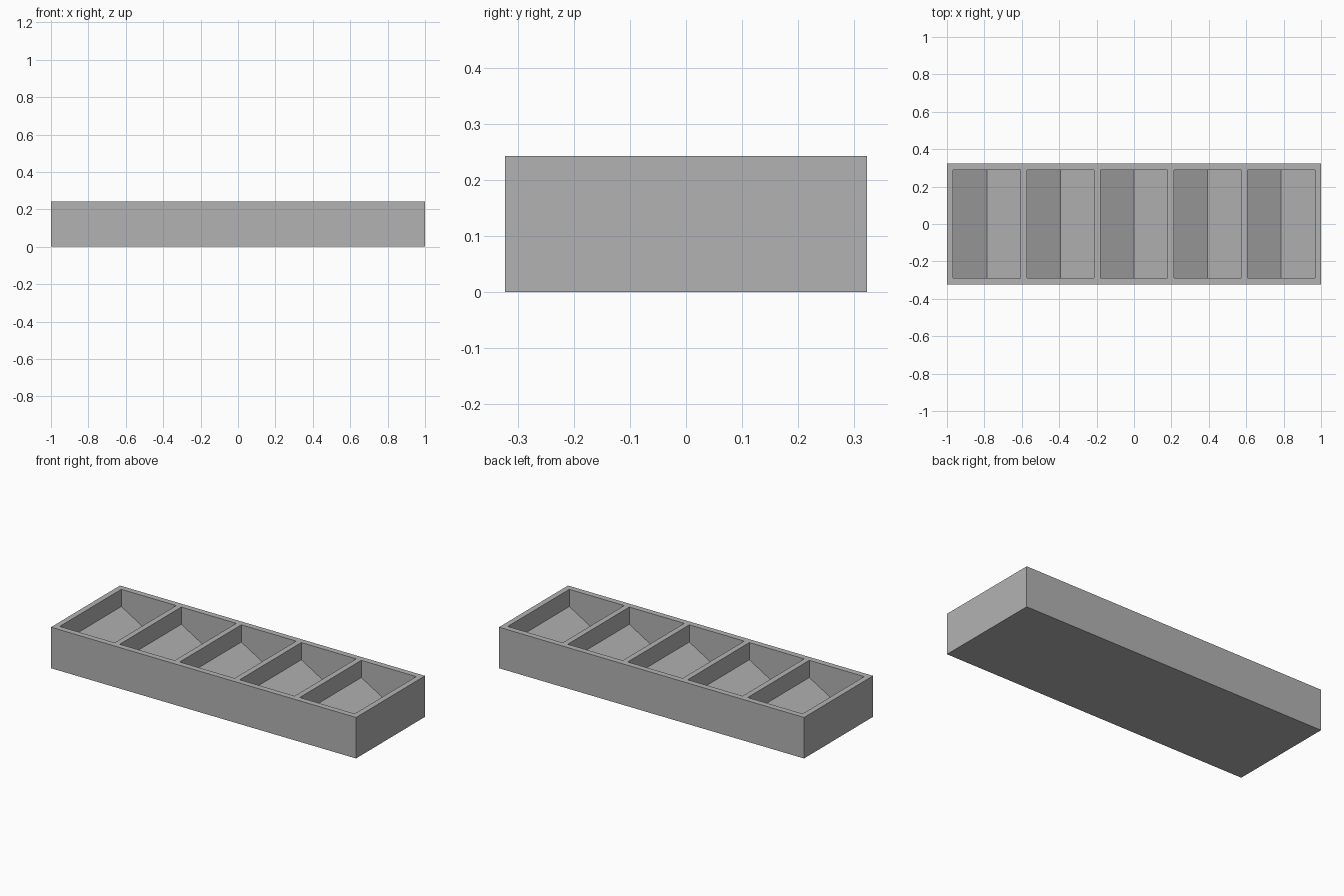
import bpy, bmesh

if "Cube" in bpy.data.objects:
    bpy.data.objects.remove(bpy.data.objects["Cube"])

LENGTH, DEPTH, HEIGHT = 2.0, 0.646, 0.243
BINS, PITCH = 5, 0.3933
HALF_W, HALF_D = 0.18, 0.288        # half size of each bin opening
Z_VALLEY, Z_EDGE = 0.036, 0.141     # V-shaped bin floor

grey = bpy.data.materials.new("grey")
grey.diffuse_color = (0.45, 0.45, 0.45, 1)
grey.use_nodes = True
grey.node_tree.nodes["Principled BSDF"].inputs["Base Color"].default_value = grey.diffuse_color


def make_object(name, bm):
    bmesh.ops.recalc_face_normals(bm, faces=bm.faces)
    mesh = bpy.data.meshes.new(name)
    bm.to_mesh(mesh)
    bm.free()
    mesh.materials.append(grey)
    obj = bpy.data.objects.new(name, mesh)
    bpy.context.collection.objects.link(obj)
    return obj


def add_prism(bm, profile, half_depth):
    """Extrude an x-z profile along y."""
    face = bm.faces.new([bm.verts.new((x, -half_depth, z)) for x, z in profile])
    out = bmesh.ops.extrude_face_region(bm, geom=[face])
    moved = [v for v in out["geom"] if isinstance(v, bmesh.types.BMVert)]
    bmesh.ops.translate(bm, verts=moved, vec=(0, 2 * half_depth, 0))


# Solid tray block
bm = bmesh.new()
h = LENGTH / 2
add_prism(bm, [(-h, 0), (h, 0), (h, HEIGHT), (-h, HEIGHT)], DEPTH / 2)
tray = make_object("divided_tray", bm)

# Row of bins with V-shaped floors
bm = bmesh.new()
for i in range(BINS):
    cx = (i - (BINS - 1) / 2) * PITCH
    add_prism(bm, [(cx, Z_VALLEY), (cx + HALF_W, Z_EDGE), (cx + HALF_W, HEIGHT + 0.1),
                   (cx - HALF_W, HEIGHT + 0.1), (cx - HALF_W, Z_EDGE)], HALF_D)
cutter = make_object("bin_cutter", bm)
cutter.hide_render = True

# Cut the bins out of the tray
cut = tray.modifiers.new("bins", 'BOOLEAN')
cut.operation = 'DIFFERENCE'
cut.solver = 'EXACT'
cut.object = cutter
bpy.context.view_layer.objects.active = tray
bpy.ops.object.modifier_apply(modifier=cut.name)
bpy.data.objects.remove(cutter)
